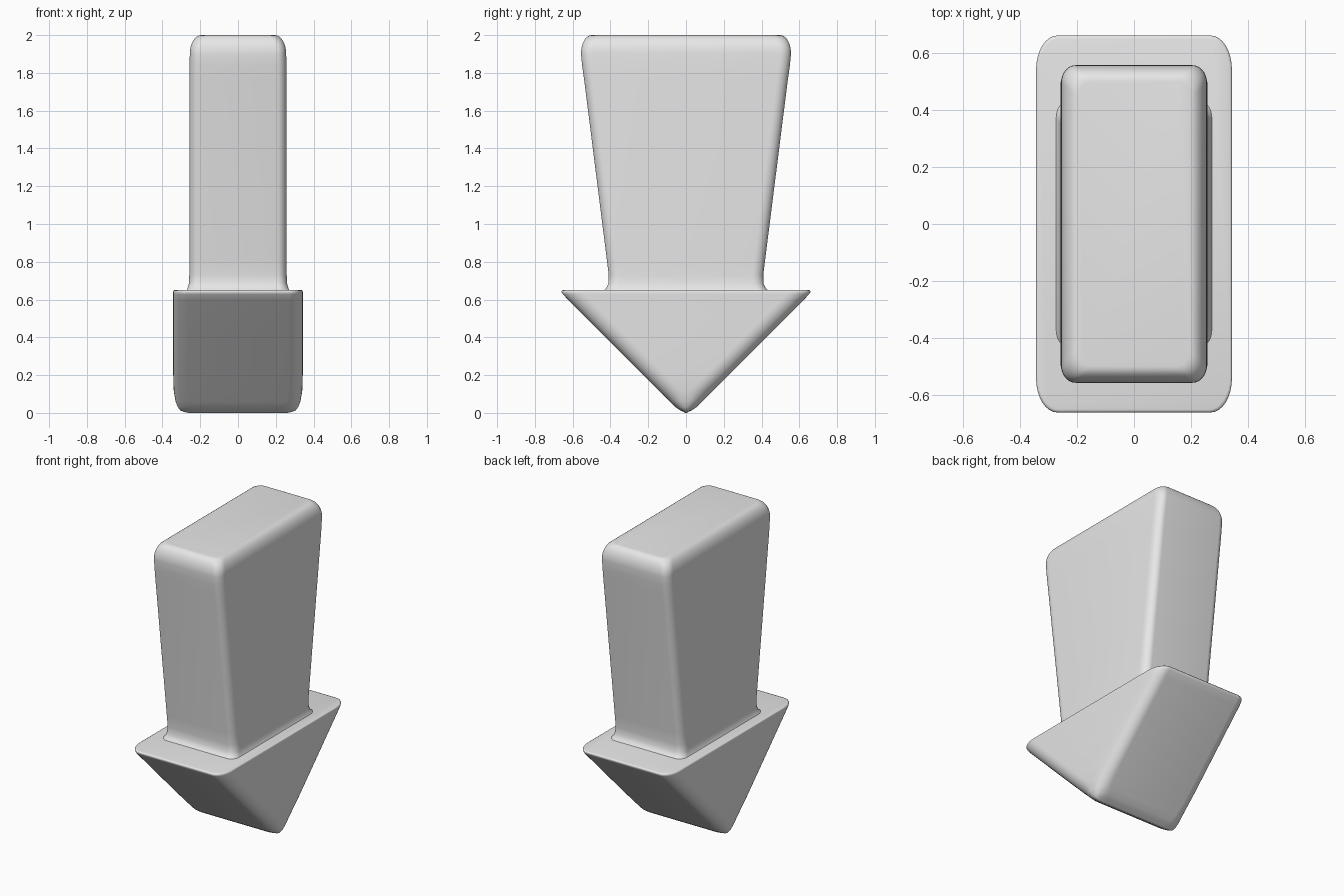
import bpy, bmesh, math

cube = bpy.data.objects.get("Cube")
if cube:
    bpy.data.objects.remove(cube)

grey = bpy.data.materials.new("light_grey")
grey.use_nodes = True
color = (0.8, 0.8, 0.8, 1)
grey.diffuse_color = color
grey.node_tree.nodes["Principled BSDF"].inputs["Base Color"].default_value = color

STEPS = 8  # segments per rounded corner


def rounded_ring(bm, hx, hy, rx, ry, z):
    """Rectangle with elliptical corners, as a closed ring of vertices."""
    ring = []
    for quarter in range(4):
        sx = 1 if quarter in (0, 3) else -1
        sy = 1 if quarter < 2 else -1
        for i in range(STEPS + 1):
            a = (quarter + i / STEPS) * math.pi / 2
            ring.append(bm.verts.new((sx * (hx - rx) + rx * math.cos(a),
                                      sy * (hy - ry) + ry * math.sin(a), z)))
    return ring


def loft(name, sections, angle):
    bm = bmesh.new()
    rings = [rounded_ring(bm, *s) for s in sections]
    for low, high in zip(rings, rings[1:]):
        for i in range(len(low)):
            j = (i + 1) % len(low)
            bm.faces.new((low[i], low[j], high[j], high[i]))
    bm.faces.new(rings[0][::-1])
    bm.faces.new(rings[-1])
    bmesh.ops.remove_doubles(bm, verts=bm.verts, dist=0.0001)
    bmesh.ops.recalc_face_normals(bm, faces=bm.faces)
    mesh = bpy.data.meshes.new(name)
    bm.to_mesh(mesh)
    bm.free()
    mesh.materials.append(grey)
    obj = bpy.data.objects.new(name, mesh)
    bpy.context.collection.objects.link(obj)
    bpy.ops.object.select_all(action='DESELECT')
    obj.select_set(True)
    bpy.context.view_layer.objects.active = obj
    bpy.ops.object.shade_smooth_by_angle(angle=math.radians(angle))


# Flared shaft: small fillet at the foot, straight taper, rounded top
shaft = [(0.275, 0.44, 0.645), (0.267, 0.422, 0.66), (0.26, 0.411, 0.685),
         (0.258, 0.409, 0.73), (0.258, 0.419, 0.81), (0.258, 0.54, 1.77),
         (0.257, 0.55, 1.84)]
for i in range(STEPS + 1):
    a = i / STEPS * math.pi / 2
    shaft.append((0.195 + 0.06 * math.cos(a), 0.5 + 0.056 * math.cos(a),
                  1.9 + 0.1 * math.sin(a)))
loft("arrow_shaft", [(x, y, 0.05, 0.06, z) for x, y, z in shaft], 50)

# Wedge head: soft tip edge, straight slopes, thin rim under a flat top
head = [(0.285, 0.012, 0.005), (0.305, 0.03, 0.013), (0.318, 0.055, 0.03),
        (0.33, 0.085, 0.06), (0.34, 0.14, 0.115), (0.343, 0.23, 0.205),
        (0.343, 0.42, 0.395), (0.343, 0.62, 0.595), (0.343, 0.652, 0.628),
        (0.343, 0.66, 0.642), (0.341, 0.657, 0.648), (0.336, 0.65, 0.65)]
head.insert(0, (0.26, 0.004, 0))
loft("arrow_head", [(x, y, 0.075, min(0.12, 0.9 * y), z) for x, y, z in head], 60)
